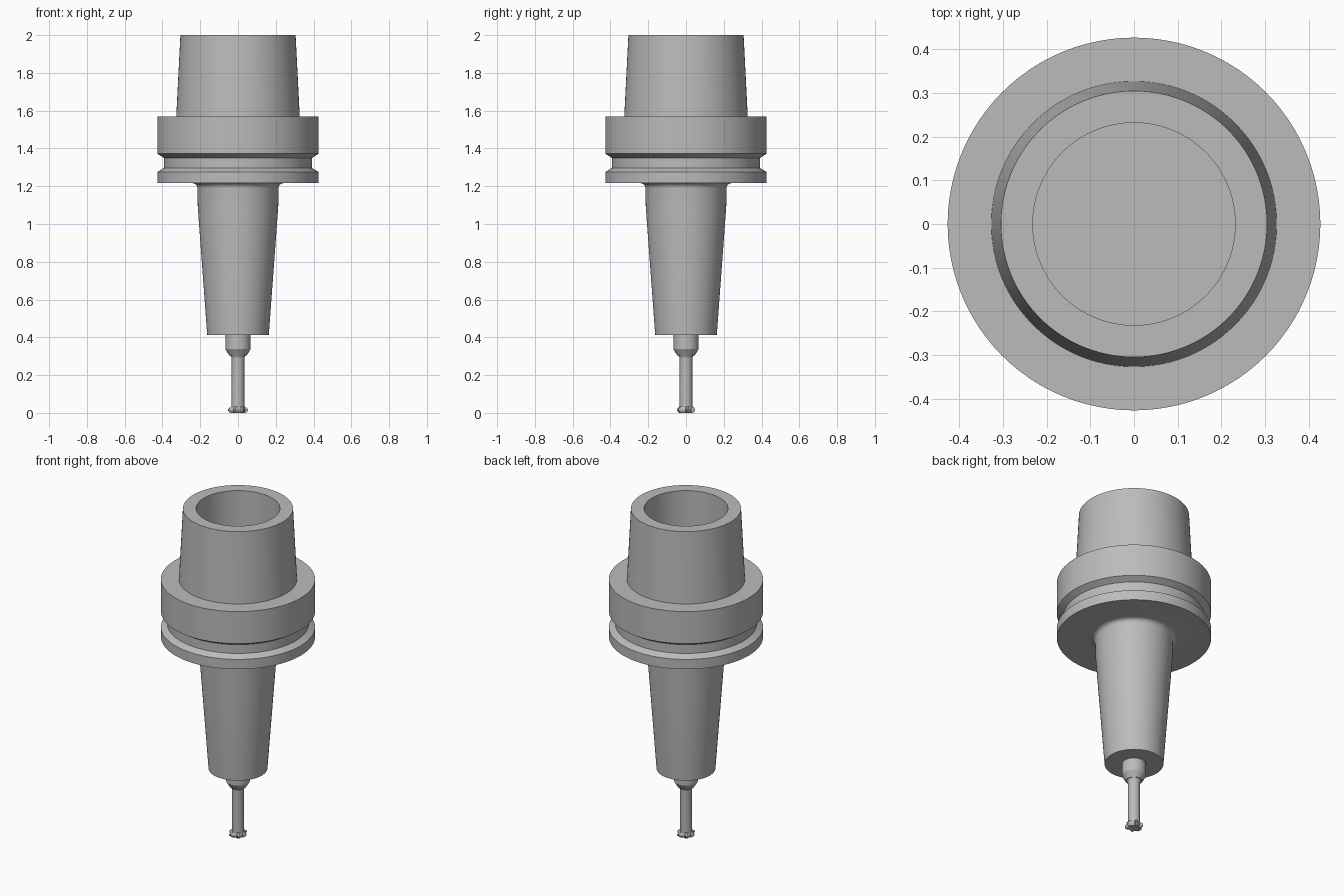
import bpy, bmesh
from math import sin, cos, pi, radians

cube = bpy.data.objects.get("Cube")
if cube:
    bpy.data.objects.remove(cube, do_unlink=True)

steel = bpy.data.materials.new("steel_grey")
steel.use_nodes = True
COLOUR = (0.5, 0.5, 0.5, 1)
steel.diffuse_color = COLOUR
steel.node_tree.nodes["Principled BSDF"].inputs["Base Color"].default_value = COLOUR


def finish(bm, name, angle=25):
    bmesh.ops.remove_doubles(bm, verts=bm.verts, dist=1e-5)
    bmesh.ops.recalc_face_normals(bm, faces=bm.faces)
    mesh = bpy.data.meshes.new(name)
    bm.to_mesh(mesh)
    bm.free()
    mesh.materials.append(steel)
    obj = bpy.data.objects.new(name, mesh)
    bpy.context.collection.objects.link(obj)
    bpy.ops.object.select_all(action="DESELECT")
    obj.select_set(True)
    bpy.context.view_layer.objects.active = obj
    bpy.ops.object.shade_smooth_by_angle(angle=radians(angle))


def lathe(name, profile, steps=96):
    """Turn a (radius, height) profile around the z axis."""
    bm = bmesh.new()
    verts = [bm.verts.new((r, 0, z)) for r, z in profile]
    edges = [bm.edges.new(pair) for pair in zip(verts, verts[1:])]
    bmesh.ops.spin(bm, geom=verts + edges, cent=(0, 0, 0), axis=(0, 0, 1),
                   angle=2 * pi, steps=steps, use_merge=True)
    finish(bm, name)


def fillet(cx, cz, radius, start, end, count=6):
    """Arc points for rounded inner corners."""
    angles = [radians(start + (end - start) * i / count) for i in range(count + 1)]
    return [(cx + radius * cos(a), cz + radius * sin(a)) for a in angles]


# Hollow tapered shank, grooved flange and tapered chuck nose in one turning
lathe("tool_holder", [
    (0, 1.55), (0.232, 1.55), (0.232, 2.0), (0.305, 2.0),
    (0.327, 1.568), (0.427, 1.568), (0.427, 1.372),
    (0.392, 1.35), (0.392, 1.296), (0.427, 1.276), (0.427, 1.216),
    *fillet(0.241, 1.19, 0.026, 90, 180),
    (0.213, 1.09), (0.163, 0.412), (0, 0.412)])

# Cutter shank necking down to a slim stem
lathe("cutter_shank", [
    (0, 0.42), (0.067, 0.42), (0.067, 0.337), (0.046, 0.303),
    *fillet(0.064, 0.285, 0.03, 140, 180, 4),
    (0.034, 0.012), (0, 0.012)], 64)

# Toothed cutting head: saw-tooth rings that widen to a sharp rim
TEETH = 6
bm = bmesh.new()
rings = []
for z, root, tip in ((0.034, 0.032, 0.035), (0.02, 0.037, 0.054),
                     (0.012, 0.037, 0.054), (0, 0.03, 0.04)):
    ring = []
    for i in range(TEETH):
        a = 2 * pi * i / TEETH
        for turn, r in ((0, tip), (0.25, (tip + root) / 2 + 0.004),
                        (0.65, root), (0.9, root)):
            b = a + turn * 2 * pi / TEETH
            ring.append(bm.verts.new((r * cos(b), r * sin(b), z)))
    rings.append(ring)
for low, high in zip(rings, rings[1:]):
    for i in range(len(low)):
        j = (i + 1) % len(low)
        bm.faces.new((low[i], low[j], high[j], high[i]))
bm.faces.new(rings[0])
bm.faces.new(rings[-1])
finish(bm, "cutting_head", 15)
